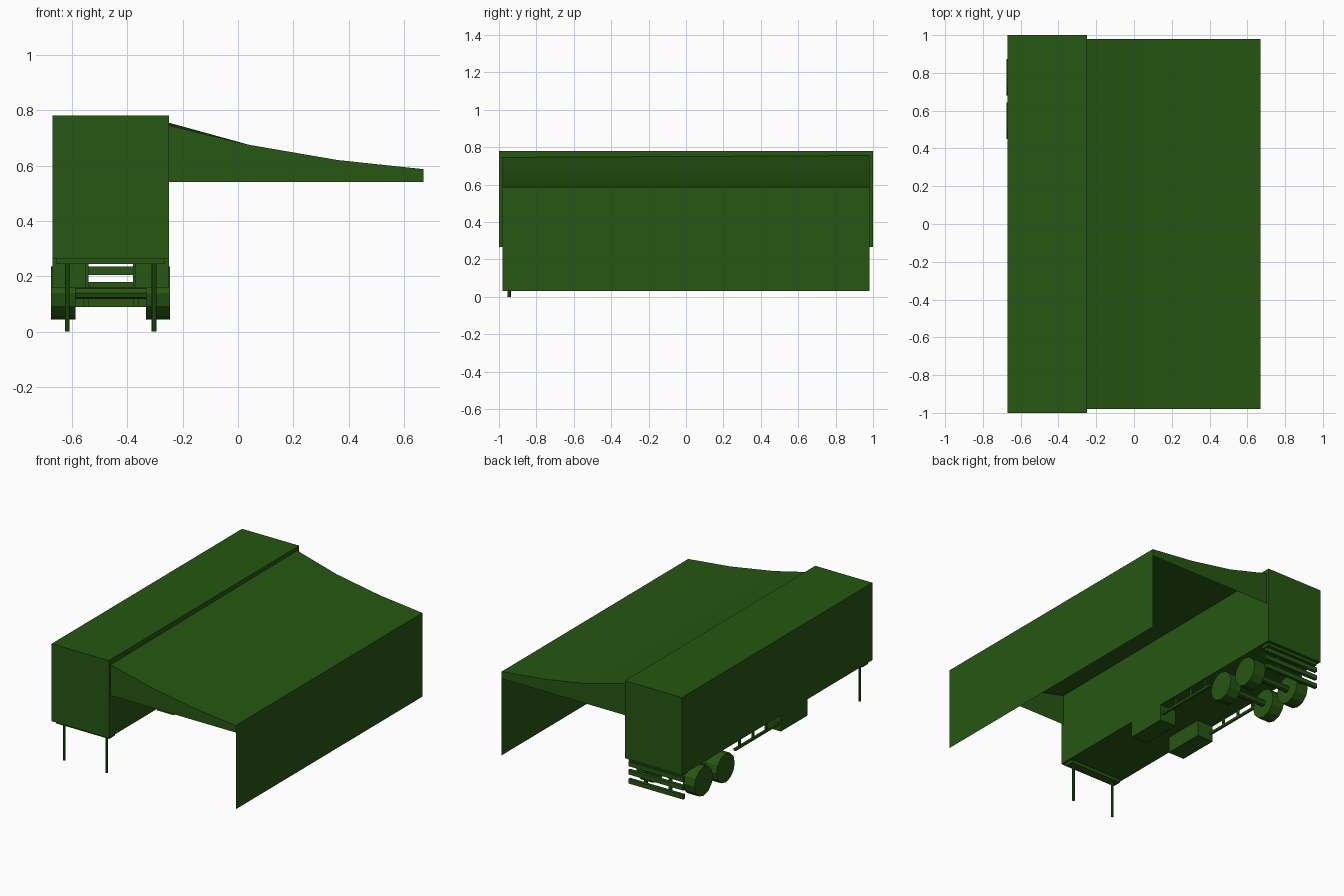
import bpy, bmesh
from math import pi

if "Cube" in bpy.data.objects:
    bpy.data.objects.remove(bpy.data.objects["Cube"])

green = bpy.data.materials.new("dark_green")
green.diffuse_color = (0.02, 0.095, 0.006, 1)
green.use_nodes = True
green.node_tree.nodes["Principled BSDF"].inputs["Base Color"].default_value = green.diffuse_color
MID = -0.46  # trailer centre line


def add(name, bm):
    me = bpy.data.meshes.new(name)
    bm.to_mesh(me)
    bm.free()
    ob = bpy.data.objects.new(name, me)
    bpy.context.collection.objects.link(ob)
    me.materials.append(green)
    return ob


def box(name, x0, x1, y0, y1, z0, z1):
    bm = bmesh.new()
    bmesh.ops.create_cube(bm, size=1)
    for v in bm.verts:
        v.co = ((x0 + x1) / 2 + v.co.x * (x1 - x0),
                (y0 + y1) / 2 + v.co.y * (y1 - y0),
                (z0 + z1) / 2 + v.co.z * (z1 - z0))
    return add(name, bm)


def tube(name, x, y, z, r, length, axis, sides=12):
    bpy.ops.mesh.primitive_cylinder_add(
        vertices=sides, radius=r, depth=length, location=(x, y, z),
        rotation=(0, pi / 2, 0) if axis == 'X' else (0, 0, 0))
    ob = bpy.context.object
    ob.name = ob.data.name = name
    ob.data.materials.append(green)
    return ob


# Trailer body
box("trailer_body", -0.67, -0.25, -1, 1, 0.265, 0.78)

# Awning: sagging roof, outer wall and the two end valances, all thin cloth
roof = [(-0.25, 0.75), (0.04, 0.675), (0.36, 0.62), (0.67, 0.587)]
bm = bmesh.new()
rows = []
for y, lift in ((-0.98, -0.005), (0.98, 0.005)):
    top = [bm.verts.new((x, y, z + (lift if i == 0 else 0)))
           for i, (x, z) in enumerate(roof)]
    inner = bm.verts.new((-0.25, y, 0.54))
    outer = bm.verts.new((0.67, y, 0.54))
    foot = bm.verts.new((0.67, y, 0.03))
    bm.faces.new(top + [outer, inner])
    rows.append(top + [outer, foot])
for i in range(5):
    bm.faces.new((rows[0][i], rows[0][i + 1], rows[1][i + 1], rows[1][i]))
bmesh.ops.recalc_face_normals(bm, faces=bm.faces)
add("awning", bm)

# Front and rear cross members under the floor
for label, y in (("front", -0.945), ("rear", 0.95)):
    box(label + "_cross_member", -0.655, -0.265, y - 0.03, y + 0.03, 0.245, 0.265)

# Parts repeated on both sides of the trailer
for side, s in (("left", -1), ("right", 1)):
    def span(a, b):
        return sorted((MID + s * a, MID + s * b))

    tube(side + "_landing_leg", MID + s * 0.157, -0.945, 0.1275, 0.0085, 0.255, 'Z', 8)
    box(side + "_storage_box", *span(0.09, 0.21), -0.32, -0.04, 0.157, 0.265)
    box(side + "_guard_rail", *span(0.185, 0.2), -0.04, 0.42, 0.2, 0.215)
    for y in (0.08, 0.22, 0.36):
        box(side + "_guard_post", *span(0.185, 0.197), y, y + 0.015, 0.2, 0.265)
    for y in (0.547, 0.777):
        tube(side + "_wheel", MID + s * 0.171, y, 0.14, 0.096, 0.087, 'X')
    box(side + "_bumper_bracket", *span(0.08, 0.1), 0.94, 0.955, 0.09, 0.265)

# Axles
for y in (0.547, 0.777):
    tube("axle", MID, y, 0.14, 0.022, 0.27, 'X', 8)

# Rear bumper bars
for z in (0.09, 0.15, 0.205):
    box("rear_bumper_bar", -0.662, -0.258, 0.955, 0.975, z, z + 0.03)
